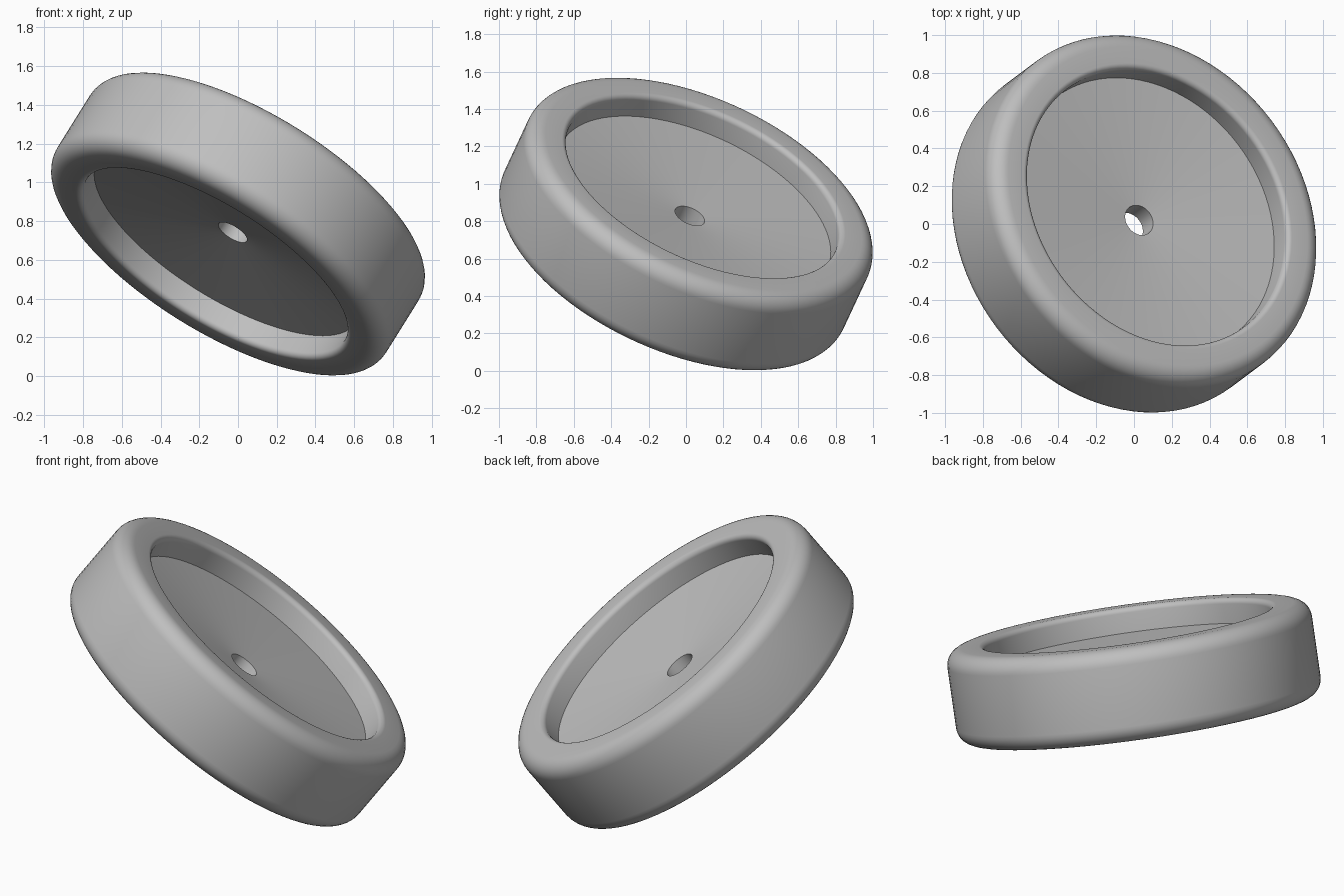
import bpy
import bmesh
import math
from mathutils import Matrix, Vector

cube = bpy.data.objects.get("Cube")
if cube:
    bpy.data.objects.remove(cube, do_unlink=True)

SEGMENTS = 96
AXIS = Vector((0.492, 0.368, 0.789)).normalized()
PLACE = Matrix.Translation((0, 0, 0.785)) @ AXIS.to_track_quat('Z', 'Y').to_matrix().to_4x4()

grey = bpy.data.materials.new("plain grey")
grey.use_nodes = True
grey.diffuse_color = (0.52, 0.52, 0.52, 1)
grey.node_tree.nodes["Principled BSDF"].inputs["Base Color"].default_value = (0.52, 0.52, 0.52, 1)


def arc(radius, height, size, start, end, steps=8):
    """Rounded corner of the profile, as (radius, height) points."""
    angles = [math.radians(start + (end - start) * i / steps) for i in range(steps + 1)]
    return [(radius + size * math.cos(a), height + size * math.sin(a)) for a in angles]


def lathe(name, profile):
    """Turn a closed profile about the wheel axis."""
    bm = bmesh.new()
    rings = []
    for i in range(SEGMENTS):
        a = 2 * math.pi * i / SEGMENTS
        rings.append([bm.verts.new((r * math.cos(a), r * math.sin(a), h)) for r, h in profile])
    for i, ring in enumerate(rings):
        after = rings[(i + 1) % SEGMENTS]
        for j in range(len(profile)):
            k = (j + 1) % len(profile)
            bm.faces.new((ring[j], after[j], after[k], ring[k]))
    bmesh.ops.recalc_face_normals(bm, faces=bm.faces)
    mesh = bpy.data.meshes.new(name)
    bm.to_mesh(mesh)
    bm.free()
    mesh.materials.append(grey)
    obj = bpy.data.objects.new(name, mesh)
    bpy.context.collection.objects.link(obj)
    obj.matrix_world = PLACE
    bpy.ops.object.select_all(action='DESELECT')
    obj.select_set(True)
    bpy.context.view_layer.objects.active = obj
    bpy.ops.object.shade_smooth_by_angle(angle=math.radians(30))


# Wheel: dished web with a centre hole, inside a rounded rim
OUTER, INNER, HALF, HOLE = 1.0, 0.785, 0.258, 0.085
OUTER_ROUND, INNER_ROUND = 0.09, 0.03
upper = [(HOLE, 0.055), (INNER, 0.12)]
upper += arc(INNER + INNER_ROUND, HALF - INNER_ROUND, INNER_ROUND, 180, 90)
upper += arc(OUTER - OUTER_ROUND, HALF - OUTER_ROUND, OUTER_ROUND, 90, 0)
lower = [(r, -h) for r, h in reversed(upper)]
lathe("wheel", upper + lower)
